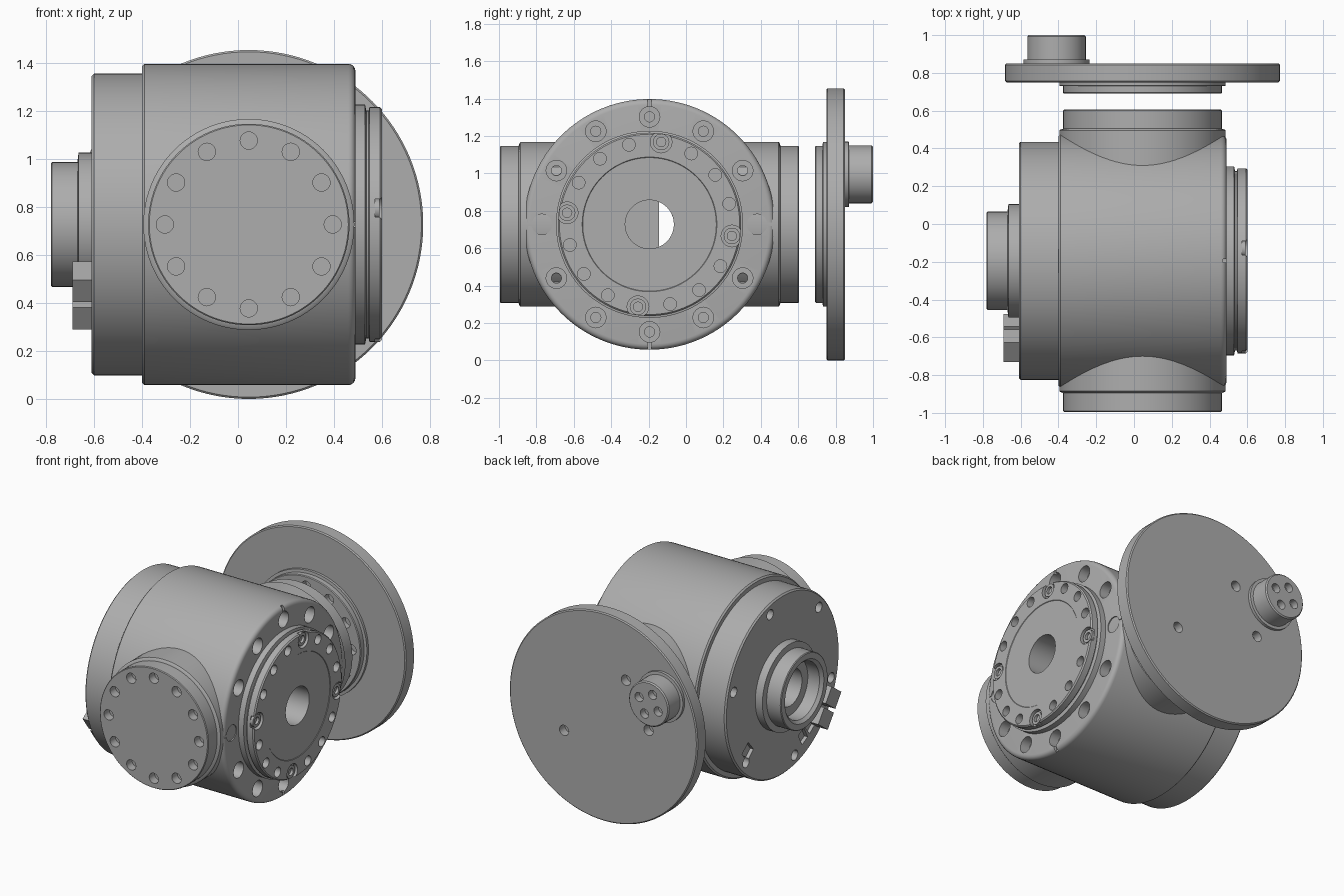
import bpy, bmesh, math
from mathutils import Vector, Matrix

cube = bpy.data.objects.get("Cube")
if cube:
    bpy.data.objects.remove(cube)

GREY = (0.42, 0.42, 0.42, 1)
metal = bpy.data.materials.new("plain grey metal")
metal.use_nodes = True
metal.diffuse_color = GREY
metal.node_tree.nodes["Principled BSDF"].inputs["Base Color"].default_value = GREY

CY, CZ, SX = -0.195, 0.7275, 0.045      # barrel axis (y, z) and side axis x
X_AXIS, Y_AXIS = (0, CY, CZ), (SX, 0, CZ)


def add_lathe(bm, profile, origin, axis, seg):
    """Revolve a closed (radius, height) profile about the x or y axis."""
    rings = []
    for r, h in profile:
        ring = []
        for i in range(seg if r > 0 else 1):
            a = math.tau * i / seg
            u, v = r * math.cos(a), r * math.sin(a)
            p = (h, u, v) if axis == "X" else (u, h, v)
            ring.append(bm.verts.new(Vector(p) + Vector(origin)))
        rings.append(ring)
    for a, b in zip(rings, rings[1:] + rings[:1]):
        if len(a) == 1 and len(b) == 1:
            continue
        for i in range(seg):
            j = (i + 1) % seg
            quad = [a[i % len(a)], a[j % len(a)], b[j % len(b)], b[i % len(b)]]
            bm.faces.new(list(dict.fromkeys(quad)))


def add_box(bm, center, size, turn=0.0):
    """Box turned about the x axis."""
    m = Matrix.Translation(center) @ Matrix.Rotation(turn, 4, "X") @ Matrix.Diagonal((*size, 1))
    bmesh.ops.create_cube(bm, size=1, matrix=m)


def finish(name, bm):
    bmesh.ops.recalc_face_normals(bm, faces=bm.faces)
    mesh = bpy.data.meshes.new(name)
    bm.to_mesh(mesh)
    bm.free()
    mesh.materials.append(metal)
    obj = bpy.data.objects.new(name, mesh)
    bpy.context.collection.objects.link(obj)
    smooth(mesh)
    return obj


def smooth(mesh):
    mesh.shade_smooth()
    mesh.set_sharp_from_angle(angle=math.radians(32))


def lathe(name, profile, origin, axis, seg=96):
    bm = bmesh.new()
    add_lathe(bm, profile, origin, axis, seg)
    return finish(name, bm)


def cut(obj, bm):
    """Subtract the cutter mesh, then throw the cutter away."""
    cutter = finish("cutter", bm)
    cutter.hide_render = True
    mod = obj.modifiers.new("cut", "BOOLEAN")
    mod.operation, mod.solver, mod.object = "DIFFERENCE", "EXACT", cutter
    bpy.context.view_layer.update()
    graph = bpy.context.evaluated_depsgraph_get()
    mesh = bpy.data.meshes.new_from_object(obj.evaluated_get(graph))
    obj.modifiers.clear()
    obj.data = mesh
    smooth(mesh)
    bpy.data.objects.remove(cutter)


def around(radius, degrees, axis):
    a = math.radians(degrees)
    u, v = radius * math.cos(a), radius * math.sin(a)
    return (0, CY + u, CZ + v) if axis == "X" else (SX + u, 0, CZ + v)


def drill(obj, profile, spots, axis, seg=20):
    bm = bmesh.new()
    for s in spots:
        add_lathe(bm, profile, s, axis, seg)
    cut(obj, bm)


def pin(r, h0, h1):
    return [(0, h0), (r, h0), (r, h1), (0, h1)]


BORE = 0.13
TWELVE = range(0, 360, 30)

# Main barrel with rounded front rim, counterbored bolts and four rim slots
rim = [(0.64 + 0.03 * math.cos(t), 0.46 + 0.03 * math.sin(t))
       for t in (math.pi / 8 * i for i in range(5))]
barrel = lathe("main_barrel", [(BORE, -0.40), (0.66, -0.40), (0.67, -0.39)] + rim + [(BORE, 0.49)],
               X_AXIS, "X", 128)
drill(barrel, [(0, 0.36), (0.027, 0.36), (0.027, 0.42), (0.055, 0.42), (0.055, 0.52), (0, 0.52)],
      [around(0.575, d, "X") for d in TWELVE], "X", 24)
slots = bmesh.new()
for d in range(0, 360, 90):
    p = Vector(around(0.66, d, "X")) + Vector((0.49, 0, 0))
    add_box(slots, p, (0.04, 0.10, 0.02), math.radians(d))
cut(barrel, slots)

# Rear cover with bolt holes and recesses
cover = lathe("rear_cover", [(BORE, -0.61), (0.62, -0.61), (0.63, -0.60), (0.63, -0.40), (BORE, -0.40)],
              X_AXIS, "X", 128)
drill(cover, pin(0.035, -0.65, -0.55), [around(0.56, d, "X") for d in (76, 16, 196, 256, 316, 136)], "X")
pockets = bmesh.new()
for d, r, w in ((320, 0.50, 0.09), (233, 0.50, 0.07), (243, 0.50, 0.07)):
    add_box(pockets, Vector(around(r, d, "X")) + Vector((-0.61, 0, 0)), (0.05, 0.09, w), math.radians(d))
cut(cover, pockets)

# Rear hollow neck
lathe("rear_neck", [(BORE, -0.60), (0.30, -0.60), (0.30, -0.665), (0.26, -0.67), (0.26, -0.775),
                    (0.255, -0.78), (0.215, -0.78), (0.195, -0.76), (0.195, -0.67), (BORE, -0.67)],
      X_AXIS, "X")

# Two connector blocks on the rear cover
bm = bmesh.new()
for d in (208, 224):
    add_box(bm, Vector(around(0.51, d, "X")) + Vector((-0.648, 0, 0)), (0.085, 0.13, 0.115), math.radians(216))
finish("connector_blocks", bm)

# Baffle that hides most of the bore
bm = bmesh.new()
add_box(bm, (-0.5, CY - 0.05, CZ), (0.02, 0.2, 0.28))
finish("bore_baffle", bm)

# Front hub with groove, ring of holes and four edge notches
hub = lathe("front_hub", [(BORE, 0.48), (0.50, 0.48), (0.50, 0.53), (0.475, 0.535), (0.475, 0.545),
                          (0.49, 0.548), (0.49, 0.592), (0.482, 0.60), (0.36, 0.60), (0.357, 0.597),
                          (BORE, 0.597)], X_AXIS, "X", 128)
steps = [(-8 + 22.5 * i, i % 4 == 0) for i in range(16)]
drill(hub, pin(0.034, 0.55, 0.62), [around(0.44, d, "X") for d, big in steps if not big], "X")
bosses = [around(0.445, d, "X") for d, big in steps if big]
drill(hub, pin(0.058, 0.572, 0.62), bosses, "X", 24)
bm = bmesh.new()
for b in bosses:
    add_lathe(bm, [(0.025, 0.565), (0.044, 0.565), (0.044, 0.59), (0.025, 0.59)], b, "X", 24)
finish("hub_screws", bm)

# Side stubs, front and back, with a ring of holes
for name, s in (("front_stub", -1), ("back_stub", 1)):
    levels = [(0, 0.35), (0.44, 0.35), (0.44, 0.69), (0.435, 0.695), (0.42, 0.70),
              (0.42, 0.795), (0.415, 0.80), (0, 0.80)]
    stub = lathe(name, [(r, CY + s * h) for r, h in levels], Y_AXIS, "Y")
    drill(stub, pin(0.036, CY + s * 0.74, CY + s * 0.85),
          [around(0.35, d, "Y") for d in TWELVE], "Y")

# Separate back flange with stepped inner face
flange = lathe("back_flange", [(0, 0.69), (0.415, 0.69), (0.42, 0.695), (0.42, 0.73), (0.44, 0.732),
                               (0.44, 0.75), (0.72, 0.75), (0.7275, 0.757), (0.7275, 0.843),
                               (0.72, 0.85), (0, 0.85)], Y_AXIS, "Y", 128)
drill(flange, pin(0.036, 0.65, 0.74), [around(0.35, d, "Y") for d in TWELVE], "Y")
drill(flange, pin(0.036, 0.79, 0.9), [around(0.35, d, "Y") for d in (120, 180, 330)], "Y")

# Round plug on the flange with four sockets
PLUG = (-0.41, 0, 0.995)
plug = lathe("flange_plug", [(0, 0.84), (0.175, 0.84), (0.175, 0.87), (0.155, 0.872), (0.155, 0.992),
                             (0.147, 1.0), (0, 1.0)], PLUG, "Y", 64)
drill(plug, pin(0.032, 0.95, 1.05),
      [Vector(PLUG) + Vector((0.08 * math.cos(t), 0, 0.08 * math.sin(t)))
       for t in (math.pi / 2 * i + 0.4 for i in range(4))], "Y")
